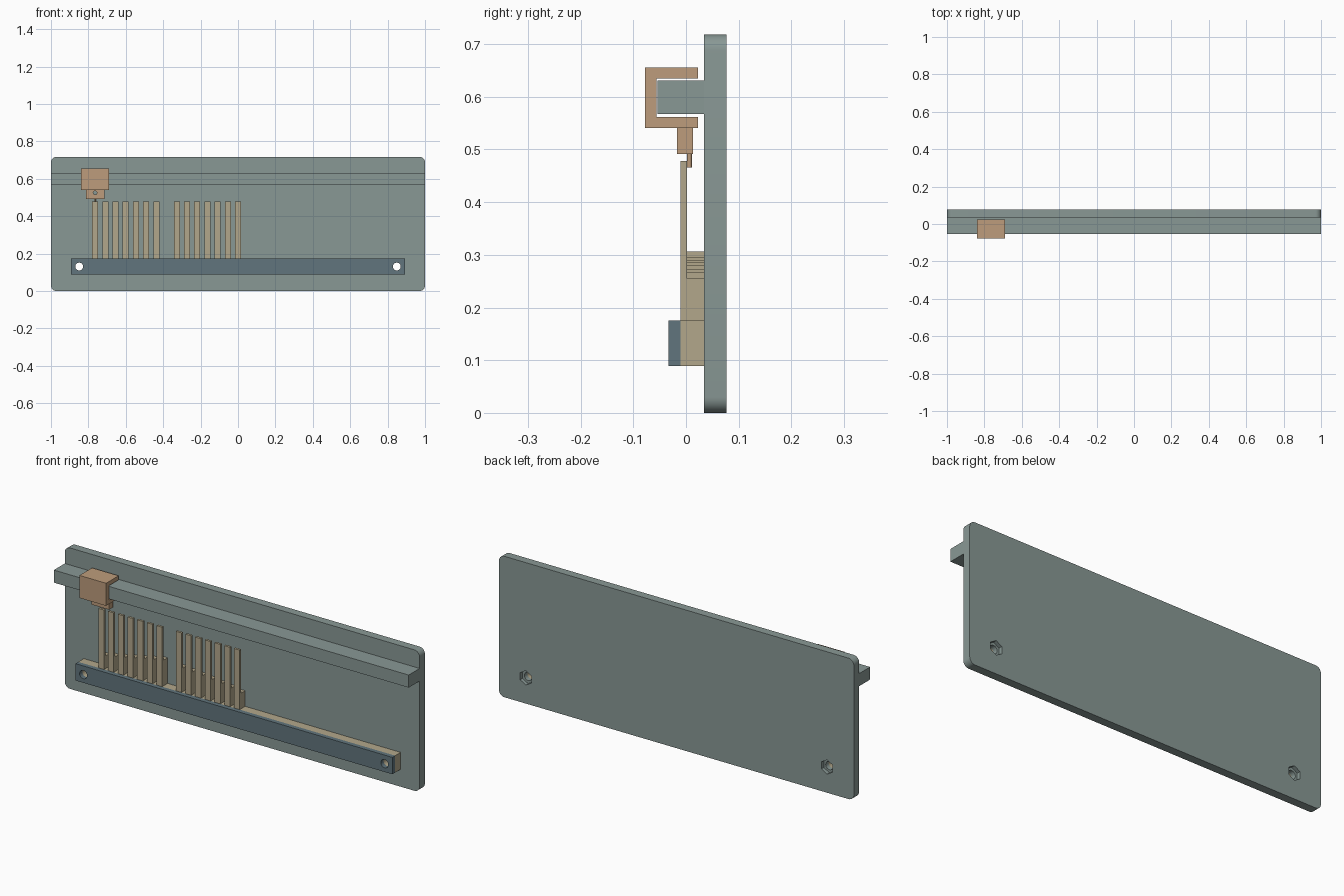
import bpy, bmesh, math

if "Cube" in bpy.data.objects:
    bpy.data.objects.remove(bpy.data.objects["Cube"])


def material(name, rgb):
    m = bpy.data.materials.new(name)
    m.diffuse_color = (*rgb, 1)
    m.use_nodes = True
    m.node_tree.nodes["Principled BSDF"].inputs["Base Color"].default_value = m.diffuse_color
    return m


GREY = material("grey_green", (0.25, 0.315, 0.30))
TAN = material("tan", (0.45, 0.39, 0.26))
COPPER = material("copper", (0.51, 0.335, 0.20))
SLATE = material("slate_blue", (0.12, 0.178, 0.205))


def finish(name, bm, mat):
    bmesh.ops.recalc_face_normals(bm, faces=bm.faces[:])
    me = bpy.data.meshes.new(name)
    bm.to_mesh(me)
    bm.free()
    ob = bpy.data.objects.new(name, me)
    bpy.context.collection.objects.link(ob)
    if mat:
        me.materials.append(mat)
    return ob


def prism(name, profile, x0, x1, mat):
    """Extrude a (y, z) profile along x."""
    bm = bmesh.new()
    face = bm.faces.new([bm.verts.new((x0, y, z)) for y, z in profile])
    out = bmesh.ops.extrude_face_region(bm, geom=[face])["geom"]
    verts = [v for v in out if isinstance(v, bmesh.types.BMVert)]
    bmesh.ops.translate(bm, verts=verts, vec=(x1 - x0, 0, 0))
    return finish(name, bm, mat)


def box(name, x, y, z, mat):
    return prism(name, [(y[0], z[0]), (y[1], z[0]), (y[1], z[1]), (y[0], z[1])], *x, mat)


def activate(ob):
    bpy.ops.object.select_all(action='DESELECT')
    ob.select_set(True)
    bpy.context.view_layer.objects.active = ob


def drill(ob, x, z, y0, y1, r, sides=32):
    """Cut a round or hexagonal hole along y."""
    bpy.ops.mesh.primitive_cylinder_add(vertices=sides, radius=r, depth=y1 - y0,
                                        location=(x, (y0 + y1) / 2, z),
                                        rotation=(math.pi / 2, 0, 0))
    cutter = bpy.context.object
    cutter.hide_render = True
    mod = ob.modifiers.new("hole", 'BOOLEAN')
    mod.operation = 'DIFFERENCE'
    mod.solver = 'EXACT'
    mod.object = cutter
    activate(ob)
    bpy.ops.object.modifier_apply(modifier=mod.name)
    bpy.data.objects.remove(cutter)


def smooth(ob):
    activate(ob)
    bpy.ops.object.shade_smooth_by_angle(angle=math.radians(30))


# Back plate with rounded corners
plate = box("back_plate", (-1, 1), (0.034, 0.077), (0, 0.718), GREY)
bm = bmesh.new()
bm.from_mesh(plate.data)
corners = [e for e in bm.edges if abs(e.verts[0].co.y - e.verts[1].co.y) > 0.01]
bmesh.ops.bevel(bm, geom=corners, offset=0.03, segments=8, profile=0.5, affect='EDGES')
bm.to_mesh(plate.data)
bm.free()

# Guide rail
box("guide_rail", (-1, 1), (-0.054, 0.034), (0.567, 0.631), GREY)

# Comb base and clamp bar, bolted through the plate with hex nut recesses
base = box("comb_base", (-0.893, 0.893), (-0.010, 0.034), (0.089, 0.175), TAN)
bar = box("clamp_bar", (-0.893, 0.893), (-0.033, -0.010), (0.089, 0.175), SLATE)
for x in (-0.849, 0.849):
    for part in (plate, base, bar):
        drill(part, x, 0.131, -0.2, 0.2, 0.021)
    drill(plate, x, 0.131, 0.058, 0.2, 0.0365, 6)
for part in (plate, base, bar):
    smooth(part)

# Comb tines with stepped supports behind, in two groups of seven
heights = [0.24, 0.25, 0.26, 0.272, 0.283, 0.294, 0.306, None,
           0.295, 0.29, 0.285, 0.28, 0.273, 0.266, 0.255]
for i, top in enumerate(heights):
    if top is None:
        continue
    cx = -0.764 + 0.0546 * i
    prism(f"tine_{i}", [(-0.010, 0.175), (0.034, 0.175), (0.034, top), (0.002, top),
                        (0.002, 0.478), (-0.010, 0.478)], cx - 0.016, cx + 0.016, TAN)

# Sliding carriage hooked around the rail
prism("carriage", [(-0.078, 0.541), (0.023, 0.541), (0.023, 0.562), (-0.056, 0.562),
                   (-0.056, 0.635), (0.023, 0.635), (0.023, 0.656), (-0.078, 0.656)],
      -0.839, -0.689, COPPER)

# Pick holder with screw hole
holder = box("pick_holder", (-0.813, -0.715), (-0.017, 0.0135), (0.491, 0.541), COPPER)
drill(holder, -0.764, 0.525, -0.2, 0.2, 0.010, 24)
smooth(holder)

# Pick pin
bpy.ops.mesh.primitive_cylinder_add(vertices=12, radius=0.0045, depth=0.03,
                                    location=(-0.764, 0.0065, 0.481))
pin = bpy.context.object
pin.name = "pick_pin"
pin.data.materials.append(COPPER)
smooth(pin)
